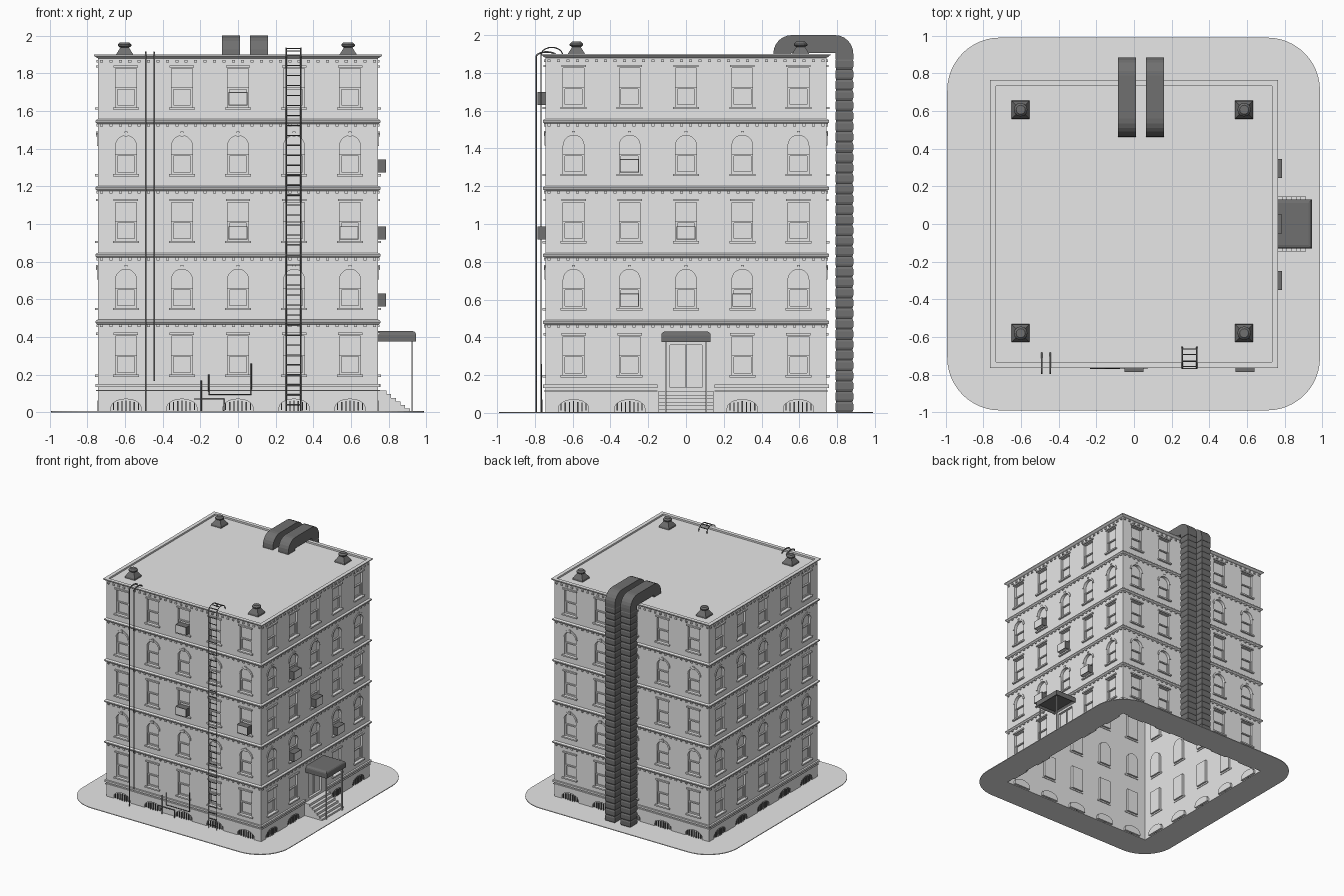
import bpy, bmesh
from math import pi, sin, cos
from mathutils import Matrix, Vector

cube = bpy.data.objects.get("Cube")
if cube:
    bpy.data.objects.remove(cube)


def material(name, v):
    m = bpy.data.materials.new(name)
    m.use_nodes = True
    m.diffuse_color = (v, v, v, 1)
    m.node_tree.nodes["Principled BSDF"].inputs["Base Color"].default_value = (v, v, v, 1)
    return m


LIGHT = material("light grey stone", 0.8)
DARK = material("dark grey metal", 0.16)

R = 0.743                                  # half width of the building
FLOOR = 0.355
COLUMNS = [-0.595, -0.298, 0, 0.298, 0.595]
EDGES = [-R, -0.447, -0.149, 0.149, 0.447, R]
ROWS = [0.13] + [0.48 + FLOOR * i for i in range(4)] + [1.885]
SIDES = [Matrix.Rotation(k * pi / 2, 4, 'Z') for k in range(4)]   # front, right, back, left


def finish(bm, name, mats, recalc=True):
    if recalc:
        bmesh.ops.recalc_face_normals(bm, faces=bm.faces)
    me = bpy.data.meshes.new(name)
    bm.to_mesh(me)
    bm.free()
    ob = bpy.data.objects.new(name, me)
    bpy.context.collection.objects.link(ob)
    for m in mats:
        me.materials.append(m)
    return ob


def at(M, u, out, z):
    """Point on a wall: u along it, out from its surface, z up."""
    return M @ Vector((u, -R - out, z))


def box(bm, M, u, z, w, h, out0, out1):
    T = Matrix.Translation((u, -R - (out0 + out1) / 2, z))
    S = Matrix.Diagonal((w, out1 - out0, h, 1))
    return bmesh.ops.create_cube(bm, size=1, matrix=M @ T @ S)["verts"]


def outline(u, w, z0, z1, rise):
    """Opening outline, counter-clockwise, with a flat or arched head."""
    n = 10 if rise else 1
    head = [(u + w * cos(pi * i / n), z1 - rise + rise * sin(pi * i / n)) for i in range(n + 1)]
    return [(u - w, z0), (u + w, z0)] + head


def loop(bm, points):
    vs = [bm.verts.new(p) for p in points]
    return vs, [bm.edges.new((vs[i], vs[(i + 1) % len(vs)])) for i in range(len(vs))]


def panel(bm, M, u0, u1, z0, z1, hole, depth=0.02):
    """Wall cell with one recessed opening."""
    outer, e1 = loop(bm, [at(M, u, 0, z) for u, z in ((u0, z0), (u1, z0), (u1, z1), (u0, z1))])
    if not hole:
        bm.faces.new(outer)
        return
    rim, e2 = loop(bm, [at(M, u, 0, z) for u, z in hole])
    bmesh.ops.triangle_fill(bm, edges=e1 + e2, use_beauty=True)
    back = [bm.verts.new(at(M, u, -depth, z)) for u, z in hole]
    for i in range(len(rim)):
        j = (i + 1) % len(rim)
        bm.faces.new((rim[i], rim[j], back[j], back[i]))
    bm.faces.new(back)


def square_sweep(bm, profile, centre=(0, 0), closed=True):
    """Sweep an (r, z) profile around a square."""
    cx, cy = centre
    rings = [[bm.verts.new((cx + sx * r, cy + sy * r, z))
              for sx, sy in ((-1, -1), (1, -1), (1, 1), (-1, 1))] for r, z in profile]
    for a, b in zip(rings, rings[1:] + (rings[:1] if closed else [])):
        for i in range(4):
            j = (i + 1) % 4
            bm.faces.new((a[i], a[j], b[j], b[i]))
    return rings


# Walls, window trim and basement bars
walls, trim, bars = bmesh.new(), bmesh.new(), bmesh.new()
for k, M in enumerate(SIDES):
    for c, u in enumerate(COLUMNS):
        u0, u1 = EDGES[c], EDGES[c + 1]
        door = k == 1 and c == 2
        panel(walls, M, u0, u1, 0, ROWS[0], None if door else outline(u, 0.08, 0.006, 0.07, 0.045))
        for i in range(0 if door else 7):
            x = (i - 3) * 0.022
            box(bars, M, u + x, 0.032, 0.006, 0.06 - abs(x) * 0.3, -0.008, 0.002)
        for f in range(5):
            z = 0.2 + f * FLOOR
            if door and f == 0:
                panel(walls, M, u0, u1, ROWS[0], ROWS[1], outline(u, 0.085, 0.135, 0.36, 0))
                box(trim, M, u, 0.25, 0.008, 0.22, -0.02, -0.012)
                continue
            arched = f % 2 == 1
            panel(walls, M, u0, u1, ROWS[f], ROWS[f + 1],
                  outline(u, 0.055, z, z + 0.205, 0.055 if arched else 0))
            # Sill, sash rails and stiles
            box(trim, M, u, z - 0.006, 0.138, 0.012, -0.005, 0.016)
            box(trim, M, u, z + 0.1, 0.11, 0.01, -0.02, -0.008)
            box(trim, M, u, z + 0.006, 0.11, 0.012, -0.02, -0.012)
            for s in (-1, 1):
                box(trim, M, u + s * 0.05, z + 0.05, 0.01, 0.1, -0.02, -0.012)
            if arched:
                # Raised arch surround and keystone
                inner = outline(u, 0.055, z, z + 0.205, 0.055)[2:]
                outer = outline(u, 0.07, z, z + 0.22, 0.07)[2:]
                a = [trim.verts.new(at(M, p, 0.006, q)) for p, q in inner]
                b = [trim.verts.new(at(M, p, 0.006, q)) for p, q in outer]
                faces = [trim.faces.new((a[i], a[i + 1], b[i + 1], b[i])) for i in range(len(a) - 1)]
                new = bmesh.ops.extrude_face_region(trim, geom=faces)["geom"]
                vs = [g for g in new if isinstance(g, bmesh.types.BMVert)]
                bmesh.ops.translate(trim, verts=vs, vec=M.to_3x3() @ Vector((0, 0.006, 0)))
                box(trim, M, u, z + 0.214, 0.016, 0.026, 0, 0.01)
            else:
                box(trim, M, u, z + 0.217, 0.13, 0.012, 0, 0.012)
    # Plinth ledges, broken at the entrance
    for z, h, d in ((0.141, 0.016, 0.015), (0.115, 0.006, 0.008)):
        if k == 1:
            for s in (-1, 1):
                box(trim, M, s * 0.45, z, 0.6, h, 0, d)
        else:
            box(trim, M, 0, z, 2 * R + 0.02, h, 0, d)
    # Dentils under every cornice
    for z in ROWS[1:]:
        for i in range(30):
            box(trim, M, (i - 14.5) * 0.05, z - 0.021, 0.016, 0.014, 0, 0.009)
bmesh.ops.remove_doubles(walls, verts=walls.verts, dist=0.0005)
finish(walls, "walls", [LIGHT])
finish(trim, "window_trim", [LIGHT])
finish(bars, "basement_bars", [DARK])

# Cornice bands
bm = bmesh.new()
for z in ROWS[1:5]:
    square_sweep(bm, [(R, z - 0.014), (R + 0.008, z - 0.012), (R + 0.015, z - 0.004),
                      (R + 0.015, z + 0.004), (R + 0.008, z + 0.01), (R, z + 0.012)])
finish(bm, "cornices", [LIGHT])

# Parapet and roof deck
bm = bmesh.new()
rings = square_sweep(bm, [(R, 1.88), (0.752, 1.884), (0.764, 1.893), (0.764, 1.9),
                          (0.732, 1.9), (0.732, 1.886)], closed=False)
bm.faces.new(rings[-1])
finish(bm, "roof", [LIGHT])

# Pavement ring with rounded corners
bm = bmesh.new()
pts = []
for q, (sx, sy) in enumerate(((1, 1), (-1, 1), (-1, -1), (1, -1))):
    for i in range(13):
        a = (q + i / 12) * pi / 2
        pts.append((sx * 0.71 - 0.002 + 0.28 * cos(a), sy * 0.71 + 0.28 * sin(a), 0))
e = loop(bm, pts)[1] + loop(bm, [(-R, -R, 0), (R, -R, 0), (R, R, 0), (-R, R, 0)])[1]
bmesh.ops.triangle_fill(bm, edges=e, use_beauty=True)
new = bmesh.ops.extrude_face_region(bm, geom=bm.faces[:])["geom"]
bmesh.ops.translate(bm, verts=[g for g in new if isinstance(g, bmesh.types.BMVert)], vec=(0, 0, 0.006))
finish(bm, "pavement", [LIGHT])

# Roof vents
bm = bmesh.new()
for x in (-0.602, 0.585):
    for y in (-0.58, 0.607):
        square_sweep(bm, [(0.048, 1.886), (0.046, 1.9), (0.022, 1.938)], (x, y), False)
        for z, h, r0, r1 in ((1.94, 0.012, 0.02, 0.036), (1.949, 0.008, 0.036, 0.036), (1.959, 0.012, 0.036, 0.024)):
            bmesh.ops.create_cone(bm, cap_ends=True, segments=12, radius1=r0, radius2=r1,
                                  depth=h, matrix=Matrix.Translation((x, y, z)))
finish(bm, "roof_vents", [DARK])

# Twin ventilation ducts: stacked flared sections, then a bend over the roof
bm = bmesh.new()
for x in (-0.037, 0.112):
    n = 34
    for i in range(n):
        z0, z1 = 0.004 + i * 0.055, 0.004 + (i + 1) * 0.055
        r = square_sweep(bm, [(0.043, z0), (0.0475, z0 + 0.012), (0.0475, z1 - 0.012), (0.043, z1)],
                         (x, 0.838), False)
        bm.faces.new(r[0])
        bm.faces.new(r[-1])
    frames = [(0.788, 1.87, 0)]
    frames += [(0.788, 1.9025, i * pi / 12) for i in range(7)]
    frames += [(0.56, 1.9025, pi / 2 + i * pi / 12) for i in range(7)] + [(0.56, 1.885, pi)]
    prev = None
    for y, z, a in frames:
        ring = [bm.verts.new((x + s * 0.0475, y + d * cos(a), z + d * sin(a)))
                for s, d in ((-1, 0.003), (1, 0.003), (1, 0.0975), (-1, 0.0975))]
        if prev:
            for i in range(4):
                j = (i + 1) % 4
                bm.faces.new((prev[i], prev[j], ring[j], ring[i]))
        else:
            bm.faces.new(ring)
        prev = ring
    bm.faces.new(prev)
finish(bm, "ventilation_ducts", [DARK])

# Air conditioners: dark case, light grille and underside
bm = bmesh.new()
for k, u, z in ((0, 0, 1.665), (0, 0, 0.953), (0, 0.59, 0.953), (1, -0.3, 1.308),
                (1, 0, 0.953), (1, -0.3, 0.597), (1, 0.295, 0.597)):
    vs = box(bm, SIDES[k], u, z, 0.1, 0.07, -0.015, 0.042)
    bm.normal_update()
    out = SIDES[k].to_3x3() @ Vector((0, -1, 0))
    for f in {f for v in vs for f in v.link_faces}:
        if f.normal.dot(out) > 0.9 or f.normal.z < -0.9:
            bmesh.ops.inset_individual(bm, faces=[f], thickness=0.006)
            f.material_index = 1
finish(bm, "air_conditioners", [DARK, LIGHT])

# Entrance: steps, posts and canopy
bm = bmesh.new()
E = SIDES[1]
for i in range(6):
    top = 0.115 - i * 0.019
    box(bm, E, 0, top / 2, 0.29, top, 0.025 * i, 0.025 * (i + 1) + 0.02)
for s in (-1, 1):
    box(bm, E, s * 0.107, 0.19, 0.009, 0.38, 0.178, 0.187)
finish(bm, "entrance_steps_and_posts", [LIGHT])
bm = bmesh.new()
box(bm, E, 0, 0.403, 0.262, 0.056, 0, 0.203)
bm.normal_update()
top = [e for e in bm.edges if all(v.co.z > 0.42 for v in e.verts) and max(v.co.x for v in e.verts) > R + 0.1]
bmesh.ops.bevel(bm, geom=top, offset=0.02, segments=3, profile=0.5, affect='EDGES')
under = [f for f in bm.faces if f.calc_center_median().z < 0.38]
bmesh.ops.inset_individual(bm, faces=under, thickness=0.015, depth=-0.02)
finish(bm, "entrance_canopy", [DARK], False)


def tubes(name, paths, radius):
    cu = bpy.data.curves.new(name, 'CURVE')
    cu.dimensions, cu.bevel_depth, cu.bevel_resolution, cu.use_fill_caps = '3D', radius, 1, True
    for path in paths:
        sp = cu.splines.new('POLY')
        sp.points.add(len(path) - 1)
        for p, co in zip(sp.points, path):
            p.co = (*co, 1)
    ob = bpy.data.objects.new(name, cu)
    bpy.context.collection.objects.link(ob)
    cu.materials.append(DARK)


def over_roof(x, z0, y, reach, spring, rise):
    """Path up the front wall and over the parapet."""
    arc = [(x, y + reach * (1 - cos(pi * i / 10)) / 2, spring + rise * sin(pi * i / 10)) for i in range(11)]
    return [(x, y, z0)] + arc + [(x, y + reach, 1.886)]


# Drain pipes, ladder and low service pipes on the front
tubes("drain_pipes", [over_roof(-0.49, 0.005, -0.793, 0.11, 1.885, 0.026),
                      over_roof(-0.445, 0.165, -0.793, 0.11, 1.885, 0.026)], 0.005)
rails = [over_roof(x, 0.005, -0.768, 0.115, 1.895, 0.04) for x in (0.256, 0.334)]
rungs = [[(0.256, -0.768, 0.04 + i * 0.053), (0.334, -0.768, 0.04 + i * 0.053)] for i in range(36)]
rungs += [[a, b] for a, b in zip(rails[0][3:10:2], rails[1][3:10:2])]
tubes("ladder", rails + rungs, 0.0035)
Y = -0.765
tubes("service_pipes", [
    [(-0.155, Y, 0.2), (-0.155, Y, 0.095), (0.07, Y, 0.095), (0.07, Y, 0.26)],
    [(-0.195, Y, 0.17), (-0.195, Y, 0.005)],
    [(-0.235, Y, 0.07), (-0.075, Y, 0.07), (-0.075, Y, 0.005)]], 0.004)
